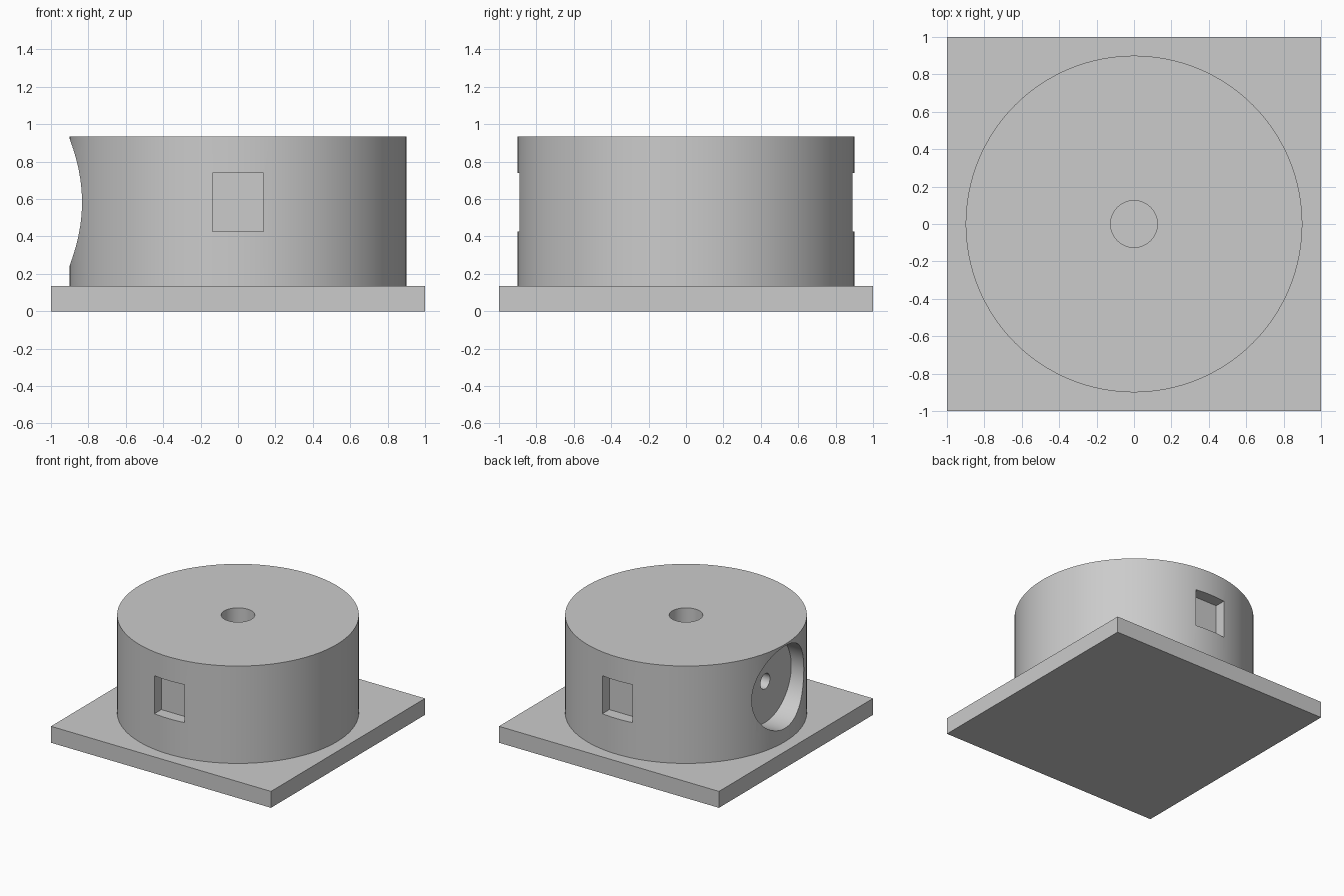
import bpy
from math import pi

cube = bpy.data.objects.get("Cube")
if cube:
    bpy.data.objects.remove(cube, do_unlink=True)

grey = bpy.data.materials.new("plain grey")
grey.use_nodes = True
colour = (0.6, 0.6, 0.6, 1)
grey.diffuse_color = colour
grey.node_tree.nodes["Principled BSDF"].inputs["Base Color"].default_value = colour


def box(name, size, centre):
    bpy.ops.mesh.primitive_cube_add(size=1, location=centre)
    ob = bpy.context.object
    ob.name = name
    ob.scale = size
    bpy.ops.object.transform_apply(location=False, rotation=False, scale=True)
    ob.data.materials.append(grey)
    return ob


def cylinder(name, radius, depth, centre, sideways=False, sides=64):
    bpy.ops.mesh.primitive_cylinder_add(
        vertices=sides, radius=radius, depth=depth, location=centre,
        rotation=(0, pi / 2 if sideways else 0, 0))
    ob = bpy.context.object
    ob.name = name
    ob.data.materials.append(grey)
    return ob


def cut(target, cutter):
    cutter.hide_render = True
    mod = target.modifiers.new(cutter.name, 'BOOLEAN')
    mod.operation = 'DIFFERENCE'
    mod.solver = 'EXACT'
    mod.object = cutter
    bpy.context.view_layer.objects.active = target
    bpy.ops.object.modifier_apply(modifier=mod.name)
    bpy.data.objects.remove(cutter, do_unlink=True)


base_top, body_top = 0.135, 0.935
mid = 0.583  # height of the side openings

# Square base and round housing
box("base_plate", (2, 2, base_top), (0, 0, base_top / 2))
body = cylinder("round_housing", 0.9, body_top - base_top,
                (0, 0, (base_top + body_top) / 2), sides=128)

# Shaft down the middle
cut(body, cylinder("centre_shaft", 0.125, 1.2, (0, 0, 0.6)))

# Shallow square pockets at front and back
for side in (-1, 1):
    cut(body, box("square_pocket", (0.274, 0.4, 0.312), (0, side * 1.0, mid)))

# Large round recess, with a narrow bore running to the shaft
cut(body, cylinder("round_recess", 0.338, 0.4, (-0.92, 0, mid), True))
cut(body, cylinder("narrow_bore", 0.062, 0.75, (-0.425, 0, mid), True, 32))

# Smooth curved walls, crisp rims
bpy.ops.object.select_all(action='DESELECT')
body.select_set(True)
bpy.context.view_layer.objects.active = body
bpy.ops.object.shade_smooth_by_angle(angle=pi / 6)
